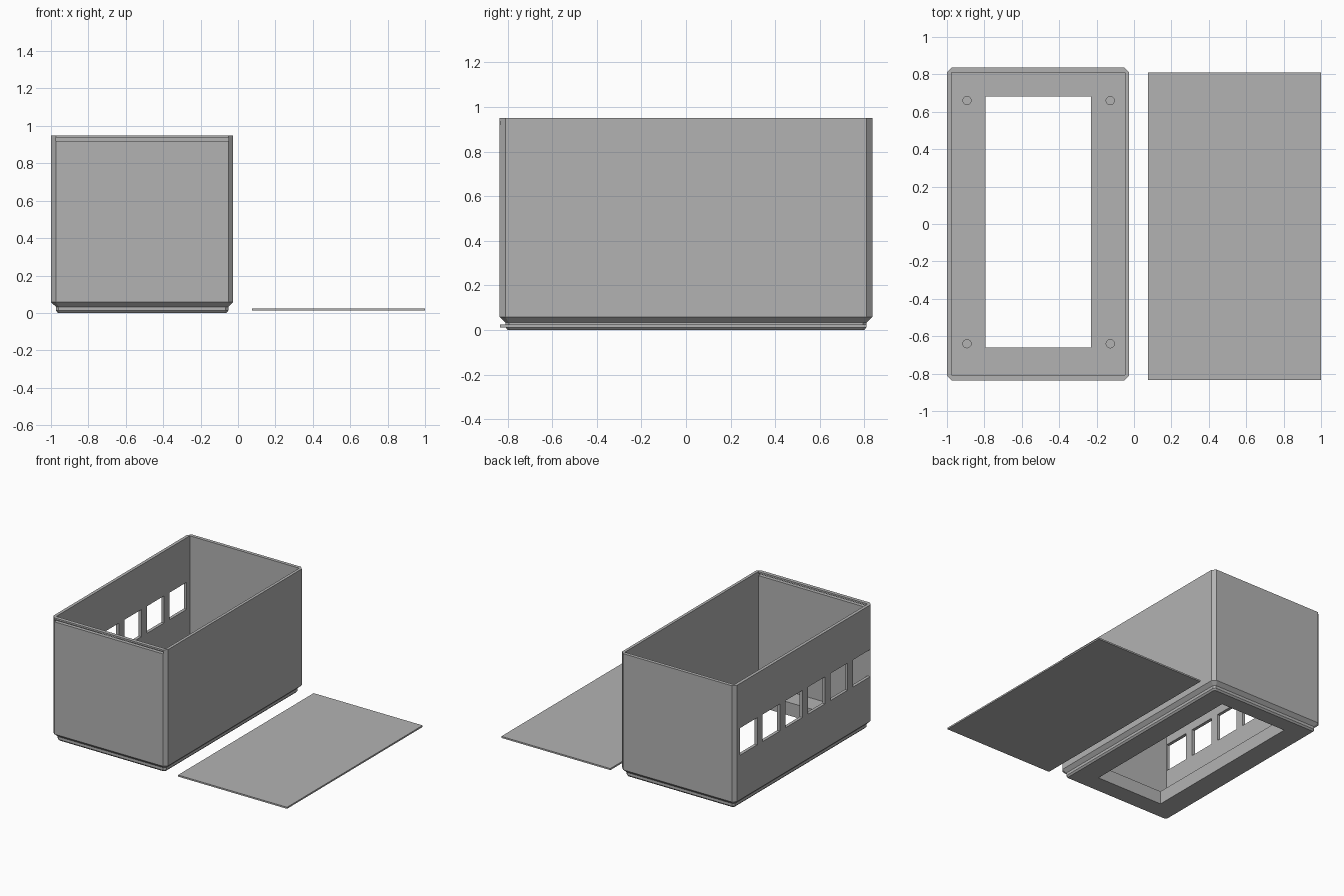
import bpy, bmesh

if "Cube" in bpy.data.objects:
    bpy.data.objects.remove(bpy.data.objects["Cube"])

grey = bpy.data.materials.new("grey plastic")
grey.diffuse_color = (0.45, 0.45, 0.45, 1)
grey.use_nodes = True
grey.node_tree.nodes["Principled BSDF"].inputs["Base Color"].default_value = grey.diffuse_color


def finish(name, bm):
    bmesh.ops.recalc_face_normals(bm, faces=bm.faces)
    mesh = bpy.data.meshes.new(name)
    bm.to_mesh(mesh)
    bm.free()
    mesh.materials.append(grey)
    ob = bpy.data.objects.new(name, mesh)
    bpy.context.scene.collection.objects.link(ob)
    return ob


def block(name, lo, hi):
    bm = bmesh.new()
    bmesh.ops.create_cube(bm, size=1)
    for v in bm.verts:
        v.co = [(a + b) / 2 + c * (b - a) for a, b, c in zip(lo, hi, v.co)]
    return finish(name, bm)


def drill(name, x, y, z0, z1, r):
    bm = bmesh.new()
    bmesh.ops.create_cone(bm, cap_ends=True, segments=24, radius1=r, radius2=r, depth=z1 - z0)
    bmesh.ops.translate(bm, verts=bm.verts, vec=(x, y, (z0 + z1) / 2))
    return finish(name, bm)


def cut(target, cutter):
    mod = target.modifiers.new("cut", 'BOOLEAN')
    mod.operation = 'DIFFERENCE'
    mod.solver = 'EXACT'
    mod.object = cutter
    bpy.context.view_layer.objects.active = target
    bpy.ops.object.modifier_apply(modifier=mod.name)
    bpy.data.objects.remove(cutter)


# Outer shell: chamfered rectangle lofted through a stepped base
X0, X1, Y0, Y1, C = -1.0, -0.026, -0.836, 0.836, 0.026
FLOOR, TOP = 0.10, 0.95


def ring(bm, inset, z):
    a, b, c, d = X0 + inset, X1 - inset, Y0 + inset, Y1 - inset
    k = max(C - inset * 0.4, 0.008)
    pts = [(a + k, c), (b - k, c), (b, c + k), (b, d - k),
           (b - k, d), (a + k, d), (a, d - k), (a, c + k)]
    return [bm.verts.new((x, y, z)) for x, y in pts]


bm = bmesh.new()
rings = [ring(bm, i, z) for i, z in
         ((0.037, 0), (0.026, 0.012), (0.026, 0.033), (0, 0.058), (0, TOP))]
for lower, upper in zip(rings, rings[1:]):
    for i in range(8):
        j = (i + 1) % 8
        bm.faces.new((lower[i], lower[j], upper[j], upper[i]))
bm.faces.new(rings[0][::-1])
bm.faces.new(rings[-1])
box = finish("box", bm)

# Cavity, floor opening and lid slot in the front wall
cut(box, block("cavity", (-0.976, -0.808, FLOOR), (-0.048, 0.81, 1.1)))
cut(box, block("floor_opening", (-0.795, -0.66, -0.1), (-0.23, 0.682, 0.3)))
cut(box, block("lid_slot", (-0.974, -0.95, 0.92), (-0.05, -0.75, 0.937)))

# Row of six windows in the left wall
for i in range(6):
    y = 0.668 - 0.274 * i
    cut(box, block("window", (-1.1, y - 0.104, 0.4), (-0.9, y + 0.104, 0.608)))

# Blind screw holes in the floor corners
for x in (-0.893, -0.127):
    for y in (-0.64, 0.66):
        cut(box, drill("screw_hole", x, y, 0.03, 0.2, 0.022))

# Sliding lid lying beside the box
block("lid", (0.075, -0.834, 0.012), (1.0, 0.81, 0.024))
